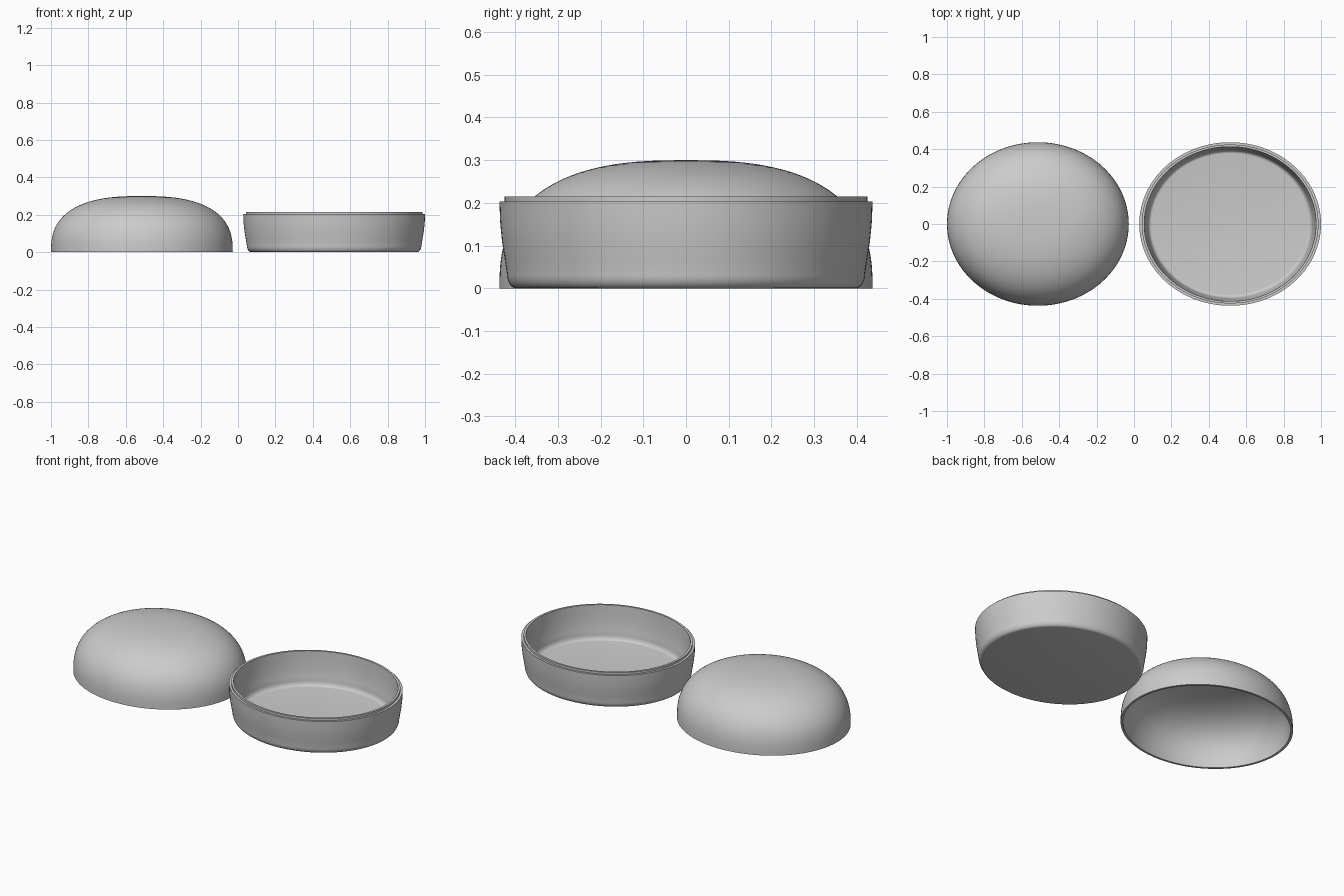
import bpy, bmesh, math

cube = bpy.data.objects.get("Cube")
if cube:
    bpy.data.objects.remove(cube, do_unlink=True)

RX, RY, SEGMENTS = 0.486, 0.437, 128

grey = bpy.data.materials.new("plain_grey")
grey.use_nodes = True
colour = (0.6, 0.6, 0.6, 1)
grey.diffuse_color = colour
grey.node_tree.nodes["Principled BSDF"].inputs["Base Color"].default_value = colour


def oval_lathe(name, profile, x):
    """Sweep a (relative radius, z) profile round an oval; it starts and ends on the axis."""
    bm = bmesh.new()
    rings = []
    for r, z in profile:
        if r < 1e-5:
            rings.append([bm.verts.new((0, 0, z))] * SEGMENTS)
        else:
            angles = [math.tau * i / SEGMENTS for i in range(SEGMENTS)]
            rings.append([bm.verts.new((RX * r * math.cos(a), RY * r * math.sin(a), z))
                          for a in angles])
    for low, high in zip(rings, rings[1:]):
        for i in range(SEGMENTS):
            j = (i + 1) % SEGMENTS
            corners = list(dict.fromkeys((low[i], low[j], high[j], high[i])))
            bm.faces.new(corners)
    bmesh.ops.recalc_face_normals(bm, faces=bm.faces)
    mesh = bpy.data.meshes.new(name)
    bm.to_mesh(mesh)
    bm.free()
    mesh.materials.append(grey)
    obj = bpy.data.objects.new(name, mesh)
    obj.location.x = x
    bpy.context.collection.objects.link(obj)
    bpy.ops.object.select_all(action='DESELECT')
    obj.select_set(True)
    bpy.context.view_layer.objects.active = obj
    bpy.ops.object.shade_smooth_by_angle(angle=math.radians(35))
    return obj


def dome(radius, height, steps=28, power=2.6):
    """Squarish dome curve from the rim to the axis."""
    points = []
    for i in range(steps + 1):
        t = math.pi / 2 * i / steps
        points.append((radius * max(math.cos(t), 0) ** (2 / power),
                       height * math.sin(t) ** (2 / power)))
    points[-1] = (0, height)
    return points


def arc(r, z, radius_r, radius_z, steps=8):
    """Quarter round from the floor (r, z) up to the wall."""
    return [(r + radius_r * math.sin(t), z + radius_z * (1 - math.cos(t)))
            for t in (math.pi / 2 * i / steps for i in range(steps + 1))]


# Domed lid: outer skin down to the rim, then the inner skin back up
oval_lathe("lid", dome(1, 0.30)[::-1] + dome(0.972, 0.287), -0.514)

# Dish: rounded foot, flared wall, stepped lip for the lid, hollow inside
outer = [(0, 0)] + arc(0.91, 0, 0.05, 0.035) + [(0.972, 0.07), (0.986, 0.11),
                                                (0.996, 0.155), (1, 0.203)]
lip = [(0.972, 0.203), (0.972, 0.215), (0.945, 0.215)]
inner = [(0.941, 0.16), (0.932, 0.11), (0.92, 0.07)] + arc(0.865, 0.016, 0.045, 0.034)[::-1]
oval_lathe("dish", outer + lip + inner + [(0, 0.016)], 0.514)
